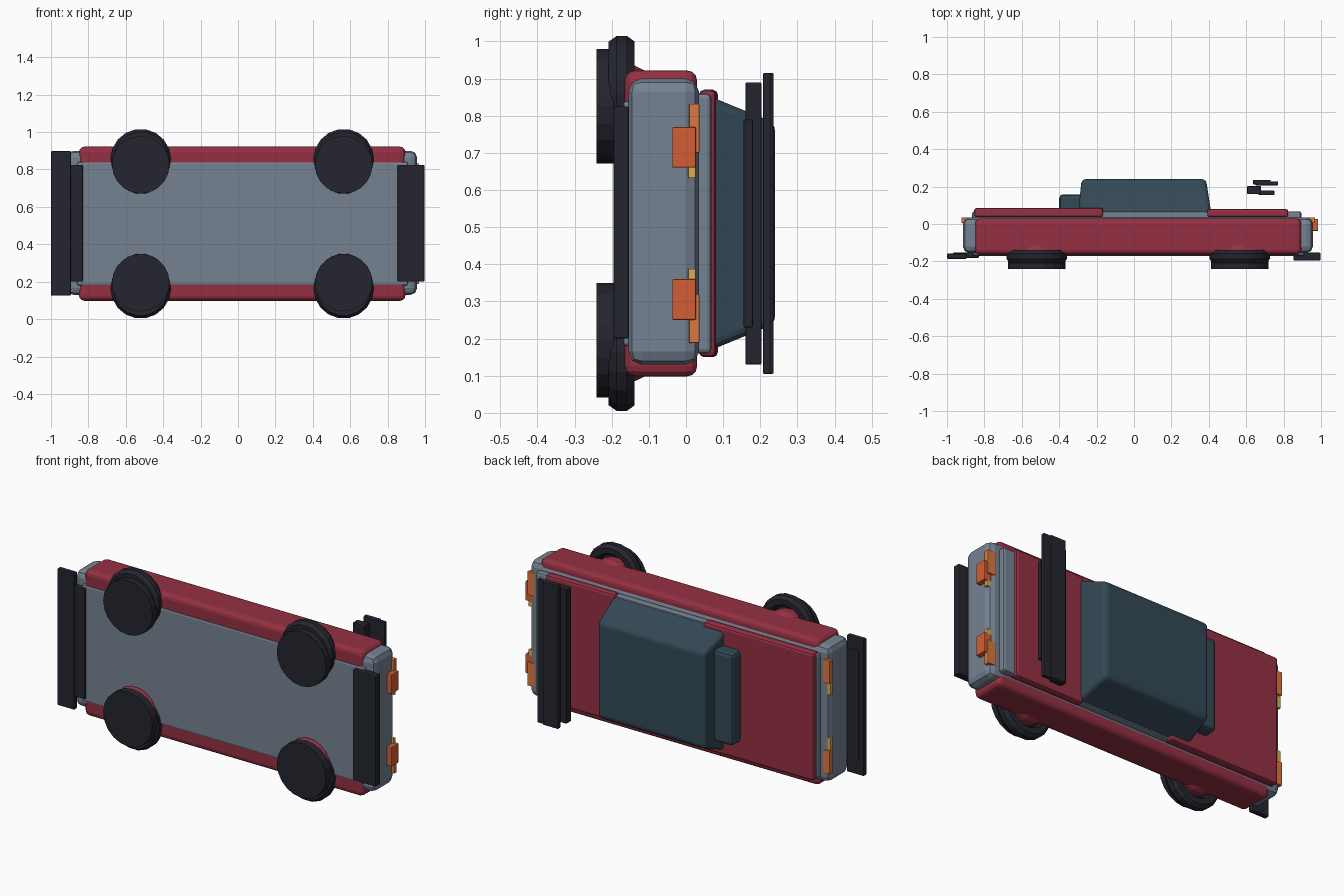
import bpy, bmesh, math
from mathutils import Matrix

if "Cube" in bpy.data.objects:
    bpy.data.objects.remove(bpy.data.objects["Cube"])

MID = 0.51  # height of the left/right symmetry plane (vehicle lies on its side)


def mat(name, rgb):
    m = bpy.data.materials.new(name)
    m.diffuse_color = (*rgb, 1)
    m.use_nodes = True
    m.node_tree.nodes["Principled BSDF"].inputs["Base Color"].default_value = m.diffuse_color
    return m


RED = mat("red paint", (0.30, 0.03, 0.055))
GREY = mat("grey metal", (0.18, 0.225, 0.29))
DARK = mat("black rubber", (0.018, 0.018, 0.028))
GLASS = mat("tinted glass", (0.032, 0.065, 0.09))
ORANGE = mat("orange lamp", (0.66, 0.11, 0.035))
AMBER = mat("amber lamp", (0.72, 0.19, 0.05))
YELLOW = mat("yellow lamp", (0.72, 0.42, 0.08))


def finish(name, bm, material, bevel=0.0, segments=2):
    bmesh.ops.recalc_face_normals(bm, faces=bm.faces)
    me = bpy.data.meshes.new(name)
    bm.to_mesh(me)
    bm.free()
    me.materials.append(material)
    ob = bpy.data.objects.new(name, me)
    bpy.context.collection.objects.link(ob)
    if bevel:
        b = ob.modifiers.new("bevel", 'BEVEL')
        b.width, b.segments = bevel, segments
    return ob


def box(name, x, y, z, material, bevel=0.006, segments=2, taper=None):
    """Box from (min, max) ranges; taper = x and z ranges of the roof (+y) face."""
    bm = bmesh.new()
    bmesh.ops.create_cube(bm, size=1)
    for v in bm.verts:
        top = v.co.y > 0
        rx, rz = taper if (taper and top) else (x, z)
        v.co = (rx[v.co.x > 0], y[top], rz[v.co.z > 0])
    return finish(name, bm, material, bevel, segments)


def ring(name, cx, cz, profile, material, sides=18):
    """Closed (radius, y) profile spun around a y axis."""
    bm = bmesh.new()
    loops = []
    for i in range(sides):
        a = 2 * math.pi * i / sides
        loops.append([bm.verts.new((cx + r * math.cos(a), y, cz + r * math.sin(a)))
                      for r, y in profile])
    n = len(profile)
    for i in range(sides):
        p, q = loops[i], loops[(i + 1) % sides]
        for j in range(n):
            k = (j + 1) % n
            bm.faces.new((p[j], p[k], q[k], q[j]))
    return finish(name, bm, material)


def oval(radius, half, y, inner):
    """Eight-sided tyre section between inner and outer radius."""
    w = (radius - inner) / 2
    c = (radius + inner) / 2
    return [(c + w * sx, y + half * sy) for sx, sy in
            ((1, -.4), (1, .4), (.5, 1), (-.5, 1), (-1, .4), (-1, -.4), (-.5, -1), (.5, -1))]


def both(z):
    """Range on one side and its mirrored partner."""
    return (("upper", z), ("lower", (2 * MID - z[1], 2 * MID - z[0])))


# Main shell, floor and deck
box("body_core", (-0.915, 0.957), (-0.155, 0.035), (0.13, 0.90), GREY, 0.035)
box("floor", (-0.86, 0.91), (-0.170, -0.10), (0.18, 0.84), GREY, 0.01)
box("upper_deck", (-0.865, 0.895), (0.02, 0.068), (0.16, 0.86), GREY, 0.012)
for side, z in both((0.80, 0.922)):
    box("side_panel_" + side, (-0.85, 0.895), (-0.165, 0.03), z, RED, 0.028, 3)

# Hood, trunk and cabin
box("hood", (-0.855, -0.165), (0.035, 0.086), (0.15, 0.87), RED, 0.014)
box("trunk", (0.39, 0.825), (0.035, 0.081), (0.15, 0.87), RED, 0.014)
box("cabin", (-0.30, 0.415), (0.045, 0.24), (0.16, 0.86), GLASS, 0.022, 3,
    taper=((-0.28, 0.385), (0.24, 0.78)))
box("cowl", (-0.40, -0.25), (0.06, 0.158), (0.25, 0.77), GLASS, 0.02)

# Bumpers
box("front_bumper", (-1.0, -0.893), (-0.186, -0.158), (0.125, 0.898), DARK)
box("front_bumper_mount", (-0.97, -0.83), (-0.182, -0.153), (0.20, 0.825), DARK)
box("rear_bumper", (0.853, 0.997), (-0.195, -0.153), (0.20, 0.825), DARK)

# Spoiler bars
for i, (x, y, z) in enumerate((
        ((0.605, 0.68), (0.160, 0.203), (0.13, 0.89)),
        ((0.665, 0.75), (0.155, 0.180), (0.23, 0.79)),
        ((0.650, 0.77), (0.207, 0.228), (0.105, 0.915)),
        ((0.635, 0.73), (0.212, 0.236), (0.105, 0.915)))):
    box("spoiler_bar_%d" % (i + 1), x, y, z, DARK, 0.004)

# Lamps
for side, z in both((0.66, 0.77)):
    box("tail_lamp_" + side, (0.94, 0.985), (-0.037, 0.027), z, ORANGE, 0.004)
for end, x in (("front", (-0.922, -0.88)), ("rear", (0.92, 0.968))):
    for side, z in both((0.70, 0.832)):
        box(end + "_marker_" + side, x, (0.008, 0.036), z, AMBER, 0.003)
    for side, z in both((0.632, 0.70)):
        box(end + "_small_lamp_" + side, x, (0.006, 0.026), z, YELLOW, 0.003)

# Wheels: tyre ring, outer disc and arch ring
for end, cx in (("front", -0.52), ("rear", 0.565)):
    for side, s in (("upper", 1), ("lower", -1)):
        tag = end + "_" + side
        ring("tyre_" + tag, cx, MID + s * 0.346, oval(0.161, 0.035, -0.173, 0.10), DARK)
        ring("arch_" + tag, cx, MID + s * 0.293, oval(0.134, 0.054, -0.160, 0.07), RED)
        bm = bmesh.new()
        bmesh.ops.create_cone(
            bm, cap_ends=True, segments=20, radius1=0.154, radius2=0.154, depth=0.046,
            matrix=Matrix.Translation((cx, -0.218, MID + s * 0.315))
            @ Matrix.Rotation(math.pi / 2, 4, 'X'))
        finish("wheel_disc_" + tag, bm, DARK)
